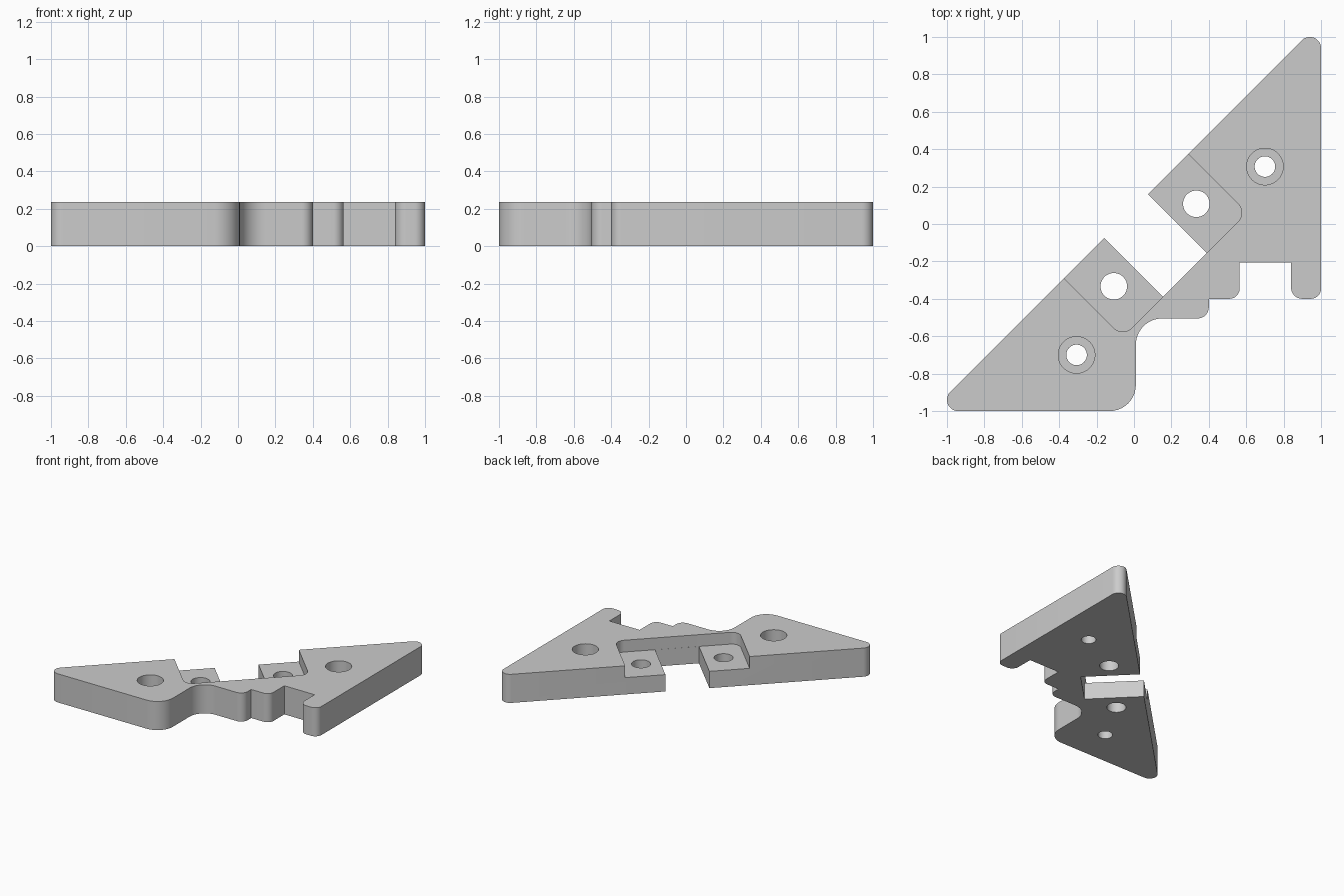
import bpy
import math
from mathutils import Vector

default = bpy.data.objects.get("Cube")
if default:
    bpy.data.objects.remove(default, do_unlink=True)

THICK = 0.235
PAD_TOP = 0.138

grey = bpy.data.materials.new("light grey")
grey.use_nodes = True
grey.diffuse_color = (0.6, 0.6, 0.6, 1)
grey.node_tree.nodes["Principled BSDF"].inputs["Base Color"].default_value = (0.6, 0.6, 0.6, 1)


def rounded(corners, steps=10):
    """Replace each (x, y, radius) corner with a fillet arc."""
    pts = []
    for i, (x, y, r) in enumerate(corners):
        p = Vector((x, y))
        if r == 0:
            pts.append(p)
            continue
        a = (Vector(corners[i - 1][:2]) - p).normalized()
        b = (Vector(corners[(i + 1) % len(corners)][:2]) - p).normalized()
        half = a.angle(b) / 2
        centre = p + (a + b).normalized() * (r / math.sin(half))
        start = p + a * (r / math.tan(half)) - centre
        end = p + b * (r / math.tan(half)) - centre
        sweep = start.angle_signed(end)
        for k in range(steps + 1):
            t = -sweep * k / steps
            c, s = math.cos(t), math.sin(t)
            pts.append(centre + Vector((start.x * c - start.y * s, start.x * s + start.y * c)))
    return pts


def prism(name, pts, z0, z1):
    """Extrude a counter-clockwise outline between two heights."""
    n = len(pts)
    verts = [(p[0], p[1], z) for z in (z0, z1) for p in pts]
    faces = [list(range(n))[::-1], list(range(n, 2 * n))]
    faces += [(i, (i + 1) % n, (i + 1) % n + n, i + n) for i in range(n)]
    mesh = bpy.data.meshes.new(name)
    mesh.from_pydata(verts, [], faces)
    mesh.materials.append(grey)
    ob = bpy.data.objects.new(name, mesh)
    bpy.context.collection.objects.link(ob)
    return ob


def disc(x, y, r, n=40):
    return [(x + r * math.cos(math.tau * i / n), y + r * math.sin(math.tau * i / n)) for i in range(n)]


def diagonal(u, v):
    """Point from distance along the long edge (x + y) and across it (x - y)."""
    return ((u + v) / 2, (u - v) / 2)


# Plate with notched front edge
plate = prism("bracket_plate", rounded([
    (-1.085, -1, 0.06), (0.01, -1, 0.14), (0.01, -0.505, 0.14), (0.4, -0.505, 0.06),
    (0.4, -0.4, 0), (0.565, -0.4, 0.055), (0.565, -0.205, 0), (0.84, -0.205, 0),
    (0.84, -0.4, 0.06), (1, -0.4, 0.055), (1, 1.085, 0.06)]), 0, THICK)

# Shallow recess over both pads, and the through slot between them
recess = [(*diagonal(-0.665, -0.3), 0), (*diagonal(-0.665, 0.545), 0.07),
          (*diagonal(0.665, 0.545), 0.07), (*diagonal(0.665, -0.3), 0)]
slot = [diagonal(u, v) for u, v in ((-0.235, -0.3), (-0.235, 0.544), (0.235, 0.544), (0.235, -0.3))]
cutters = [prism("recess_cutter", rounded(recess), PAD_TOP, 0.4),
           prism("slot_cutter", slot, -0.1, 0.5)]

# Pad holes and counterbored screw holes, mirrored across the diagonal
for side in (1, -1):
    for x, y, r, z in ((0.333, 0.108, 0.071, -0.2), (0.7, 0.307, 0.055, -0.2), (0.7, 0.307, 0.098, PAD_TOP)):
        cx, cy = (x, y) if side == 1 else (-y, -x)
        cutters.append(prism("hole_cutter", disc(cx, cy, r), z, 0.6))

bpy.ops.object.select_all(action='DESELECT')
bpy.context.view_layer.objects.active = plate
plate.select_set(True)
for cutter in cutters:
    cutter.hide_render = True
    mod = plate.modifiers.new("cut", 'BOOLEAN')
    mod.operation = 'DIFFERENCE'
    mod.solver = 'EXACT'
    mod.object = cutter
    bpy.ops.object.modifier_apply(modifier=mod.name)
    bpy.data.objects.remove(cutter, do_unlink=True)

bpy.ops.object.shade_smooth_by_angle(angle=math.radians(30))
